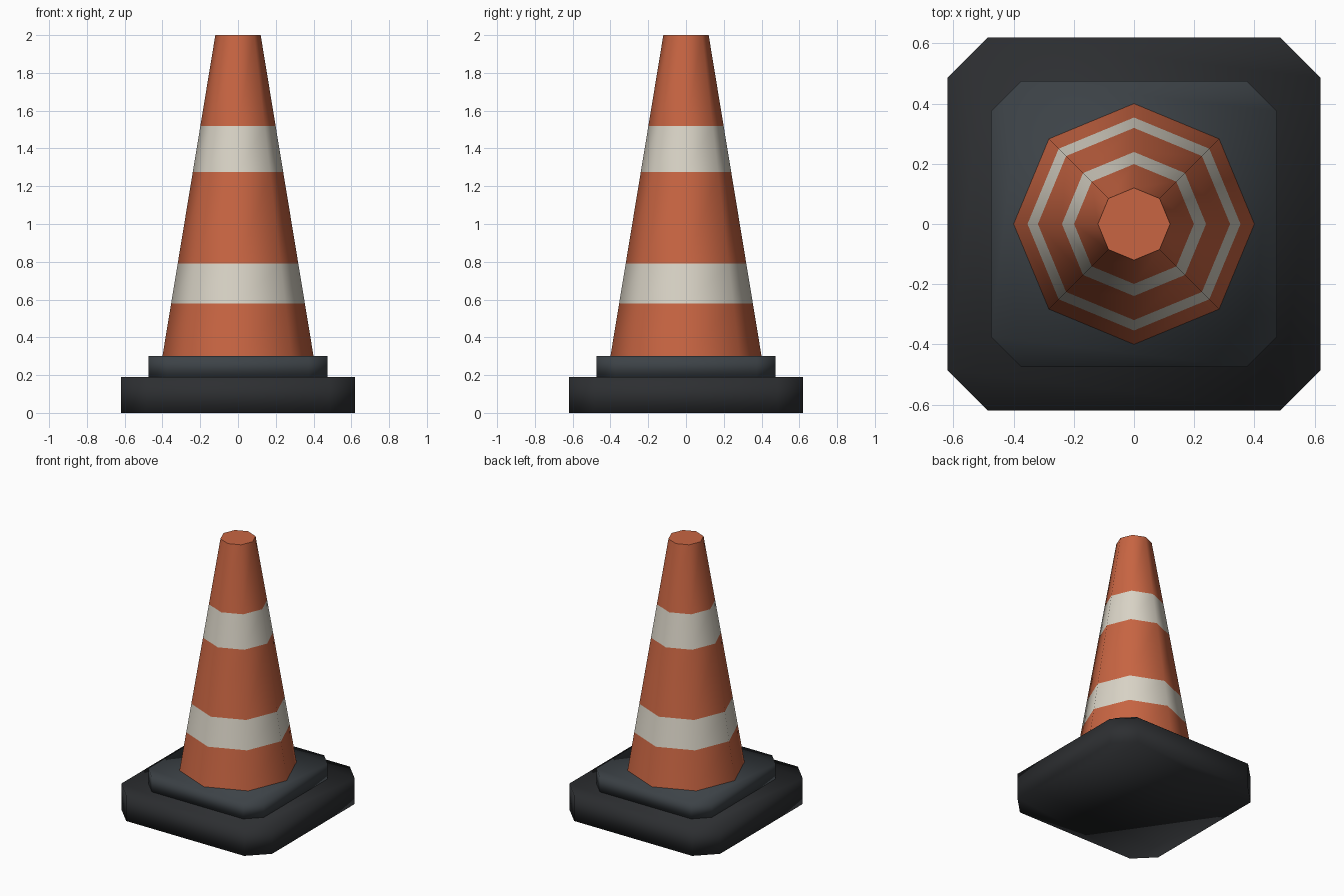
import bpy, bmesh, math

if "Cube" in bpy.data.objects:
    bpy.data.objects.remove(bpy.data.objects["Cube"])


def material(name, rgb):
    m = bpy.data.materials.new(name)
    m.diffuse_color = (*rgb, 1)
    m.use_nodes = True
    m.node_tree.nodes["Principled BSDF"].inputs["Base Color"].default_value = m.diffuse_color
    return m


ORANGE = material("orange", (0.58, 0.13, 0.055))
WHITE = material("off_white", (0.70, 0.66, 0.57))
DARK = material("dark_rubber", (0.026, 0.028, 0.031))
SLATE = material("slate_rubber", (0.046, 0.055, 0.063))


def stack(name, rings, mats, smooth_angle=None):
    """Join equal-sized (outline, z) rings into a capped solid; mats holds one material per level."""
    bm = bmesh.new()
    loops = [[bm.verts.new((x, y, z)) for x, y in pts] for pts, z in rings]
    unique = list(dict.fromkeys(mats))
    for lo, hi, mat in zip(loops, loops[1:], mats):
        for i in range(len(lo)):
            j = (i + 1) % len(lo)
            f = bm.faces.new((lo[i], lo[j], hi[j], hi[i]))
            f.material_index = unique.index(mat)
    bm.faces.new(loops[0][::-1]).material_index = unique.index(mats[0])
    bm.faces.new(loops[-1]).material_index = unique.index(mats[-1])
    for f in bm.faces:
        f.smooth = True
    me = bpy.data.meshes.new(name)
    bm.to_mesh(me)
    bm.free()
    for m in unique:
        me.materials.append(m)
    ob = bpy.data.objects.new(name, me)
    bpy.context.collection.objects.link(ob)
    if smooth_angle:
        bpy.ops.object.select_all(action='DESELECT')
        ob.select_set(True)
        bpy.context.view_layer.objects.active = ob
        bpy.ops.object.shade_smooth_by_angle(angle=math.radians(smooth_angle))


def octagon(r):
    return [(r * math.cos(i * math.pi / 4), r * math.sin(i * math.pi / 4)) for i in range(8)]


def cut_square(h, c):
    """Square of half-width h whose corners are cut off at c, counter-clockwise."""
    return [(h, -c), (h, c), (c, h), (-c, h), (-h, c), (-h, -c), (-c, -h), (c, -h)]


# Two-step rubber foot
stack("base_plate", [(cut_square(0.62, 0.485), z) for z in (0, 0.19)], [DARK])
stack("base_step", [(cut_square(0.475, 0.375), z) for z in (0.19, 0.30)], [SLATE])

# Tapered eight-sided cone with two pale bands
levels = [0.30, 0.58, 0.79, 1.275, 1.52, 2.0]
stack("cone",
      [(octagon(0.40 - 0.28 * (z - 0.30) / 1.70), z) for z in levels],
      [ORANGE, WHITE, ORANGE, WHITE, ORANGE], smooth_angle=60)
